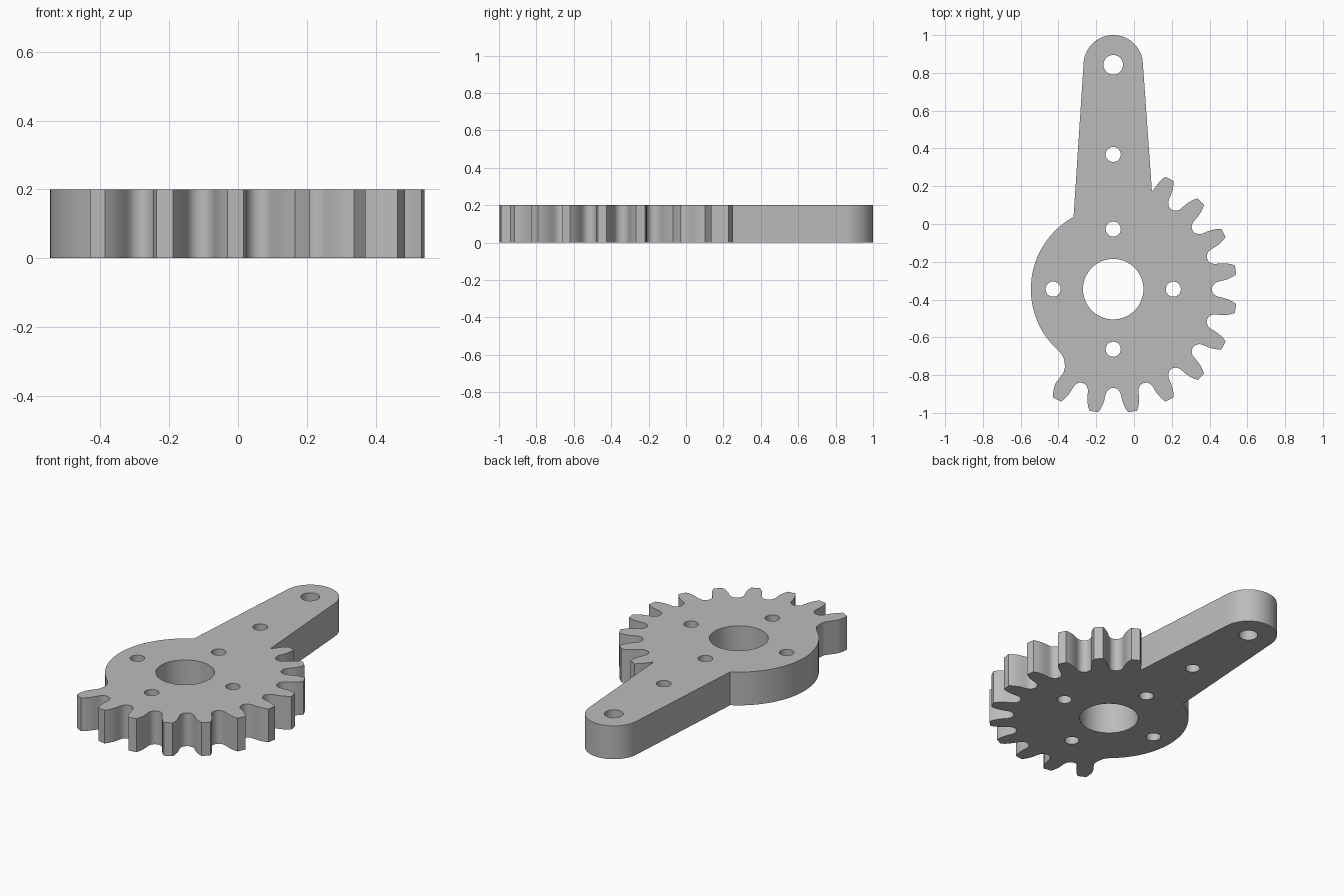
import bpy, bmesh
from math import radians, cos, sin, pi

cube = bpy.data.objects.get("Cube")
if cube:
    bpy.data.objects.remove(cube, do_unlink=True)

HUB = (-0.11, -0.345)
TIP = (-0.11, 0.843)
THICK = 0.2
HUB_R, ARM_R = 0.436, 0.157

# Half tooth from tip to gullet: radius, half angle in degrees
FLANK = [(0.656, 2.1), (0.635, 3.1), (0.61, 3.95), (0.585, 4.5), (0.56, 4.85),
         (0.545, 5.3), (0.533, 6.2), (0.525, 7.5), (0.522, 9)]


def polar(centre, r, deg):
    a = radians(deg)
    return (centre[0] + r * cos(a), centre[1] + r * sin(a))


def arc(centre, r, start, end, n):
    return [polar(centre, r, start + (end - start) * i / n) for i in range(n + 1)]


# Outline, counter-clockwise from the first tooth
outline = []
for k in range(11):
    mid = -117 + 18 * k
    rising = [polar(HUB, r, mid - a) for r, a in reversed(FLANK[:-1])]
    falling = [polar(HUB, r, mid + a) for r, a in FLANK]
    if k == 0:
        rising = rising[4:]       # end tooth runs into the hub fillet
    if k == 10:
        falling = falling[:4]     # last tooth runs into the arm
    outline += rising + falling
outline.append((0.095, 0.172))
outline += arc(TIP, ARM_R, 3.5, 176.5, 40)
outline += arc(HUB, HUB_R, 118.8, 226, 48)
outline += [(-0.388, -0.684), (-0.373, -0.706), (-0.367, -0.735),
            (-0.366, -0.76), (-0.372, -0.785)]

# Bore, bolt holes around it, and holes along the arm
holes = [(HUB, 0.16, 64), ((HUB[0], 0.368), 0.04, 32), (TIP, 0.052, 32)]
holes += [(polar(HUB, 0.318, 90 * i), 0.04, 32) for i in range(4)]

curve = bpy.data.curves.new("gear_arm_profile", "CURVE")
curve.dimensions = "2D"
curve.fill_mode = "BOTH"
curve.extrude = THICK / 2


def add_loop(points):
    spline = curve.splines.new("POLY")
    spline.points.add(len(points) - 1)
    for p, (x, y) in zip(spline.points, points):
        p.co = (x, y, 0, 1)
    spline.use_cyclic_u = True


add_loop(outline)
for centre, r, n in holes:
    add_loop(arc(centre, r, 0, 360, n)[:-1])

# Turn the profile into a solid plate
helper = bpy.data.objects.new("profile_helper", curve)
bpy.context.scene.collection.objects.link(helper)
bpy.context.view_layer.update()
graph = bpy.context.evaluated_depsgraph_get()
mesh = bpy.data.meshes.new_from_object(helper.evaluated_get(graph))
bpy.data.objects.remove(helper, do_unlink=True)

bm = bmesh.new()
bm.from_mesh(mesh)
bmesh.ops.remove_doubles(bm, verts=bm.verts, dist=0.0005)
bmesh.ops.translate(bm, verts=bm.verts, vec=(0, 0, THICK / 2))
bmesh.ops.recalc_face_normals(bm, faces=bm.faces)
bm.to_mesh(mesh)
bm.free()

plate = bpy.data.objects.new("toothed_lever_plate", mesh)
bpy.context.scene.collection.objects.link(plate)

# Plain grey metal
grey = bpy.data.materials.new("plain grey")
grey.use_nodes = True
colour = (0.5, 0.5, 0.5, 1)
grey.diffuse_color = colour
grey.node_tree.nodes["Principled BSDF"].inputs["Base Color"].default_value = colour
mesh.materials.clear()
mesh.materials.append(grey)

bpy.ops.object.select_all(action="DESELECT")
plate.select_set(True)
bpy.context.view_layer.objects.active = plate
bpy.ops.object.shade_smooth_by_angle(angle=radians(30))
